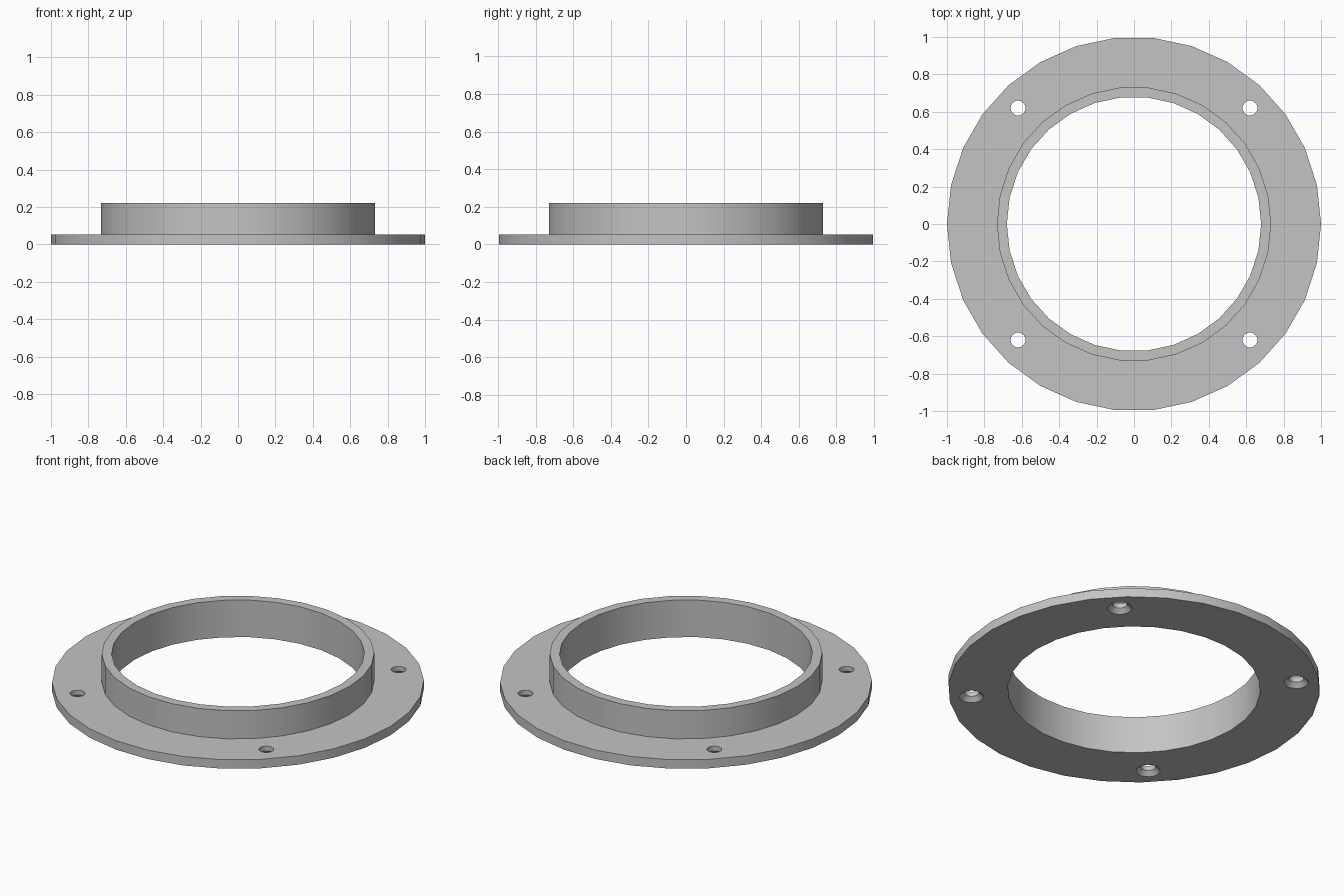
import bpy, bmesh, math

cube = bpy.data.objects.get("Cube")
if cube:
    bpy.data.objects.remove(cube, do_unlink=True)

grey = bpy.data.materials.new("light_grey")
grey.use_nodes = True
COLOUR = (0.55, 0.55, 0.55, 1.0)
grey.diffuse_color = COLOUR
grey.node_tree.nodes["Principled BSDF"].inputs["Base Color"].default_value = COLOUR


def lathe(name, profile, sides, closed, location=(0, 0, 0)):
    """Revolve (radius, z) points; a closed profile makes a ring, an open one gets end caps."""
    bm = bmesh.new()
    rings = [[bm.verts.new((r * math.cos(math.tau * i / sides),
                            r * math.sin(math.tau * i / sides), z))
              for i in range(sides)] for r, z in profile]
    pairs = list(zip(rings, rings[1:]))
    if closed:
        pairs.append((rings[-1], rings[0]))
    else:
        bm.faces.new(rings[0])
        bm.faces.new(rings[-1])
    for a, b in pairs:
        for i in range(sides):
            j = (i + 1) % sides
            bm.faces.new((a[i], a[j], b[j], b[i]))
    bmesh.ops.recalc_face_normals(bm, faces=bm.faces)
    mesh = bpy.data.meshes.new(name)
    bm.to_mesh(mesh)
    bm.free()
    mesh.materials.append(grey)
    obj = bpy.data.objects.new(name, mesh)
    obj.location = location
    bpy.context.collection.objects.link(obj)
    return obj


# Flange plate with raised collar, turned as one piece
BORE, COLLAR, RIM = 0.68, 0.733, 1.0
PLATE, TOP = 0.053, 0.22
flange = lathe("collar_flange",
               [(BORE, 0), (RIM, 0), (RIM, PLATE), (COLLAR, PLATE),
                (COLLAR, TOP), (BORE, TOP)], 30, True)
bpy.context.view_layer.objects.active = flange
flange.select_set(True)

# Four screw holes, countersunk from below
HOLE = 0.62
for sx in (-1, 1):
    for sy in (-1, 1):
        cutter = lathe("screw_hole_cutter",
                       [(0.085, -0.02), (0.04, 0.025), (0.04, 0.1)],
                       24, False, (sx * HOLE, sy * HOLE, 0))
        cutter.hide_render = True
        mod = flange.modifiers.new("screw_hole", 'BOOLEAN')
        mod.operation = 'DIFFERENCE'
        mod.solver = 'EXACT'
        mod.object = cutter
        bpy.ops.object.modifier_apply(modifier=mod.name)
        bpy.data.objects.remove(cutter, do_unlink=True)

bpy.ops.object.shade_smooth_by_angle(angle=math.radians(30))
